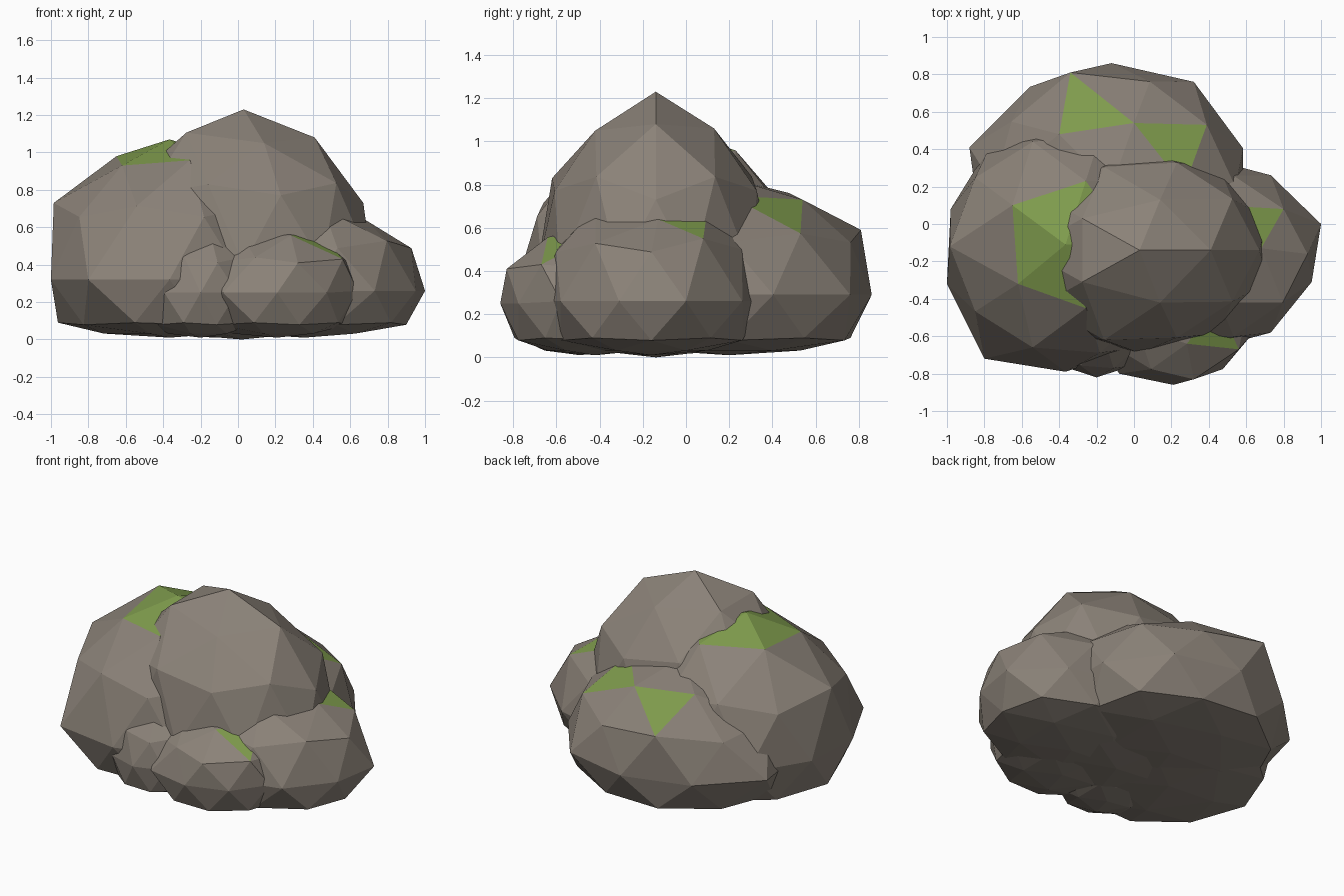
import bpy, bmesh, math
from mathutils import Vector

if "Cube" in bpy.data.objects:
    bpy.data.objects.remove(bpy.data.objects["Cube"])


def material(name, rgb):
    m = bpy.data.materials.new(name)
    m.diffuse_color = (*rgb, 1)
    m.use_nodes = True
    m.node_tree.nodes["Principled BSDF"].inputs["Base Color"].default_value = m.diffuse_color
    return m


STONE = material("grey_brown_stone", (0.26, 0.225, 0.19))
MOSS = material("moss_green", (0.215, 0.335, 0.075))


def ring_point(z, degrees):
    """Point on the unit sphere at height z and compass angle."""
    r = math.sqrt(max(0, 1 - z * z))
    a = math.radians(degrees)
    return Vector((r * math.cos(a), r * math.sin(a), z))


def boulder(name, centre, radii, moss_cap=False, moss_sides=(), pulls=()):
    """Faceted ellipsoid, squashed underneath, with mossy upper faces."""
    bm = bmesh.new()
    bmesh.ops.create_icosphere(bm, subdivisions=2, radius=1)

    # Moss: top cap and / or chosen shoulder faces
    for f in bm.faces:
        c = f.calc_center_median()
        angle = math.degrees(math.atan2(c.y, c.x)) % 360
        cap = moss_cap and c.z > 0.85
        side = 0.7 < c.z < 0.85 and any(abs(angle - a) < 10 for a in moss_sides)
        f.material_index = 1 if cap or side else 0
        f.smooth = False

    # Corners which stick out of the regular shape
    moved = {}
    for z, angle, target in pulls:
        p = ring_point(z, angle)
        moved[min(bm.verts, key=lambda v: (v.co - p).length)] = target

    # Stretch, and flatten the underside
    for v in bm.verts:
        u = v.co.copy()
        z = centre[2] + u.z * radii[2]
        if u.z < -0.3:
            z = 0.01 + (1 + u.z) * 0.145
        v.co = (centre[0] + u.x * radii[0], centre[1] + u.y * radii[1], z)
    for v, target in moved.items():
        v.co = target

    mesh = bpy.data.meshes.new(name)
    bm.to_mesh(mesh)
    bm.free()
    mesh.materials.append(STONE)
    mesh.materials.append(MOSS)
    obj = bpy.data.objects.new(name, mesh)
    bpy.context.collection.objects.link(obj)
    return obj


# Tall middle boulder
boulder("peak_boulder", (0.03, -0.14, 0.40), (0.72, 0.55, 0.83),
        pulls=[(-1, 0, (0.02, -0.14, 0.0)),
               (0.851, 0, (0.41, -0.14, 1.08)),
               (0.851, 72, (0.14, 0.13, 1.06)),
               (0.851, 288, (0.14, -0.42, 1.05)),
               (0.526, 252, (-0.16, -0.62, 0.83)),
               (0.447, 0, (0.67, -0.14, 0.73))])

# Large left boulder with a mossy crown
boulder("left_boulder", (-0.366, -0.11, 0.32), (0.667, 0.68, 0.75), moss_cap=True,
        pulls=[(0, 234, (-0.80, -0.72, 0.32)),
               (0, 162, (-0.98, 0.08, 0.32)),
               (0.851, 144, (-0.65, 0.10, 0.98)),
               (0.851, 216, (-0.62, -0.32, 0.93)),
               (0.526, 180, (-0.985, -0.12, 0.73))])

# Wide back boulder
boulder("back_boulder", (-0.12, 0.20, 0.29), (0.74, 0.66, 0.54), moss_sides=(36, 108),
        pulls=[(0.526, 108, (-0.34, 0.81, 0.59)),
               (0.851, 72, (0.0, 0.54, 0.73)),
               (0.851, 144, (-0.40, 0.48, 0.76)),
               (0, 162, (-0.88, 0.41, 0.29)),
               (0, 54, (0.32, 0.76, 0.29))])

# Right boulder
boulder("right_boulder", (0.355, -0.16, 0.26), (0.64, 0.52, 0.51), moss_sides=(36,),
        pulls=[(0, 18, (1.0, 0.0, 0.26)),
               (0, 342, (0.95, -0.31, 0.26)),
               (0.526, 36, (0.80, 0.08, 0.55)),
               (0.851, 0, (0.68, -0.13, 0.64)),
               (0.447, 72, (0.53, 0.26, 0.50))])

# Low front boulder
boulder("front_boulder", (0.21, -0.42, 0.25), (0.45, 0.44, 0.36), moss_sides=(324,),
        pulls=[(0.526, 324, (0.56, -0.67, 0.43)),
               (0.447, 288, (0.32, -0.83, 0.41)),
               (0, 342, (0.64, -0.58, 0.26)),
               (0, 234, (-0.08, -0.80, 0.25))])

# Small stone wedged in at front left
boulder("small_front_stone", (-0.20, -0.49, 0.25), (0.33, 0.33, 0.36))
